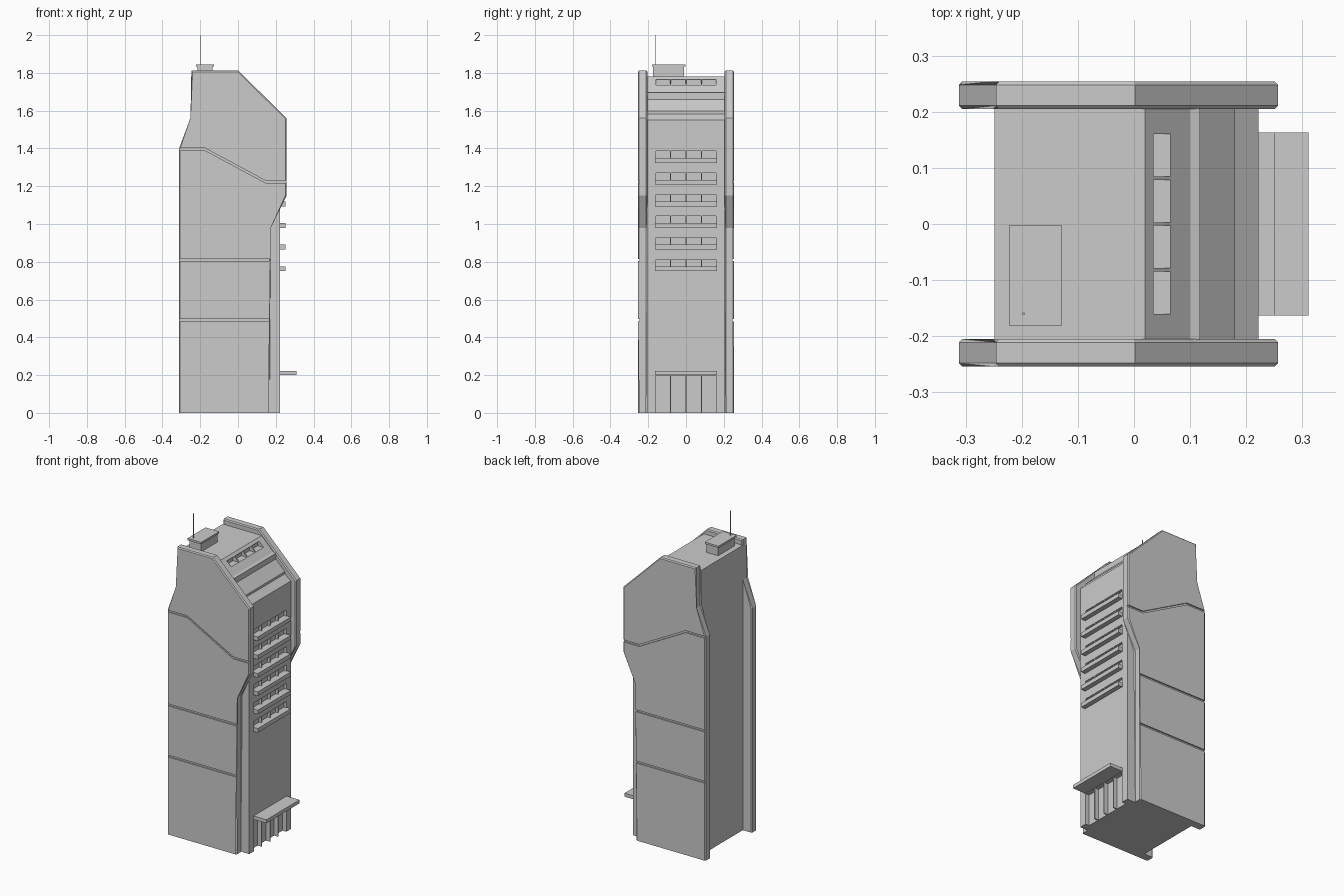
import bpy, bmesh

if "Cube" in bpy.data.objects:
    bpy.data.objects.remove(bpy.data.objects["Cube"])


def finish(name, bm):
    bmesh.ops.recalc_face_normals(bm, faces=bm.faces[:])
    mesh = bpy.data.meshes.new(name)
    bm.to_mesh(mesh)
    bm.free()
    ob = bpy.data.objects.new(name, mesh)
    bpy.context.collection.objects.link(ob)
    return ob


def add_prism(bm, pts, y0, y1):
    """Extrude an x-z outline from y0 to y1."""
    a = [bm.verts.new((x, y0, z)) for x, z in pts]
    b = [bm.verts.new((x, y1, z)) for x, z in pts]
    bm.faces.new(a)
    bm.faces.new(b[::-1])
    for i in range(len(pts)):
        j = (i + 1) % len(pts)
        bm.faces.new((a[i], b[i], b[j], a[j]))


def prism(name, pts, y0, y1):
    bm = bmesh.new()
    add_prism(bm, pts, y0, y1)
    return finish(name, bm)


def boxes(name, specs):
    """One mesh made of boxes given as (x0, x1, y0, y1, z0, z1)."""
    bm = bmesh.new()
    for x0, x1, y0, y1, z0, z1 in specs:
        add_prism(bm, [(x0, z0), (x1, z0), (x1, z1), (x0, z1)], y0, y1)
    return finish(name, bm)


def cut(ob, cutter):
    cutter.hide_render = True
    mod = ob.modifiers.new("cut", 'BOOLEAN')
    mod.operation = 'DIFFERENCE'
    mod.solver = 'EXACT'
    mod.object = cutter
    bpy.context.view_layer.objects.active = ob
    bpy.ops.object.modifier_apply(modifier=mod.name)
    bpy.data.objects.remove(cutter)


# Side slabs: chamfered outline with panel grooves on the outer face
slab = [(-.312, 0), (-.312, 1.4), (-.246, 1.56), (-.246, 1.812), (.002, 1.812),
        (.257, 1.56), (.257, 1.15), (.167, .98), (.167, 0)]
grooves = [[(-.35, .49), (.3, .49)],
           [(-.35, .81), (.2, .81)],
           [(-.35, 1.396), (-.175, 1.396), (.145, 1.224), (.3, 1.224)]]
for side, label in ((-1, "front"), (1, "back")):
    bm = bmesh.new()
    add_prism(bm, slab, side * .205, side * .254)
    rim = [e for e in bm.edges
           if abs(e.verts[0].co.y - e.verts[1].co.y) < 1e-5
           and max(v.co.z for v in e.verts) > .01]
    bmesh.ops.bevel(bm, geom=rim, offset=.006, segments=1, affect='EDGES')
    ob = finish(label + "_slab", bm)
    bm = bmesh.new()
    for line in grooves:
        outline = ([(x, z - .006) for x, z in line]
                   + [(x, z + .006) for x, z in reversed(line)])
        add_prism(bm, outline, side * .246, side * .28)
    cut(ob, finish("groove_cutter", bm))

# Central block with stepped sloping top
core = prism("tower_core", [(-.249, 0), (-.249, 1.78), (.02, 1.78), (.1, 1.70),
                            (.118, 1.695), (.118, 1.66), (.18, 1.597),
                            (.18, 1.583), (.222, 1.55), (.222, 0)], -.206, .206)

# Window, upper skylight and entrance openings
Y0, STEP, GAP = -.163, .0815, .003
bays = [(Y0 + i * STEP + GAP, Y0 + (i + 1) * STEP - GAP) for i in range(4)]
floors = [.75 + i * .1145 for i in range(6)]
holes = [(.205, .26, a, b, z + .024, z + .063) for z in floors for a, b in bays]
holes += [(.025, .12, a, b, 1.735, 1.765) for a, b in bays]
holes += [(.195, .26, a, b, -.02, .198) for a, b in bays]
cut(core, boxes("opening_cutter", holes))

# Window ledges
boxes("window_ledges", [(.215, .251, Y0, -Y0, z, z + .026) for z in floors])

# Entrance canopy
boxes("entrance_canopy", [(.21, .311, Y0, -Y0, .2, .222)])

# Rooftop cabin, its cap and the mast
boxes("roof_cabin", [(-.215, -.135, -.174, -.01, 1.775, 1.835)])
boxes("cabin_cap", [(-.223, -.128, -.181, -.003, 1.833, 1.845)])
boxes("antenna", [(-.199, -.195, -.162, -.158, 1.84, 2.0)])
